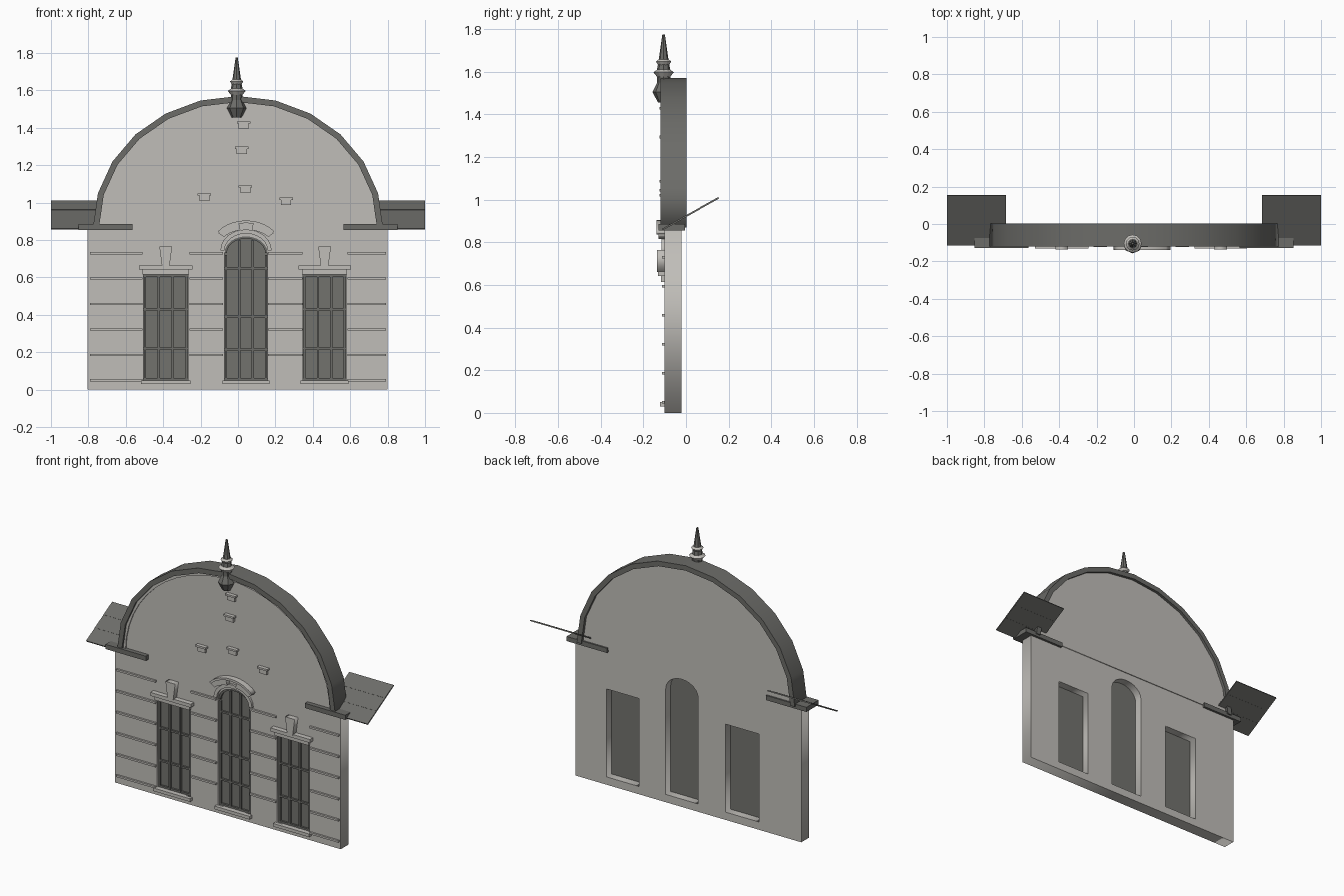
import bpy, bmesh
from math import sin, cos, pi, radians
from mathutils import Matrix

if "Cube" in bpy.data.objects:
    bpy.data.objects.remove(bpy.data.objects["Cube"])


def material(name, rgb):
    m = bpy.data.materials.new(name)
    m.use_nodes = True
    m.diffuse_color = (*rgb, 1)
    m.node_tree.nodes["Principled BSDF"].inputs["Base Color"].default_value = (*rgb, 1)
    return m


STONE = material("pale stone", (0.53, 0.515, 0.485))
SLATE = material("dark slate", (0.15, 0.15, 0.14))
GLASS = material("window grey", (0.17, 0.17, 0.155))


def prism(name, outlines, y0, y1, mat):
    """Extrude closed x-z outlines from y0 to y1; inner outlines become holes."""
    c = bpy.data.curves.new(name, 'CURVE')
    c.dimensions, c.fill_mode, c.extrude = '2D', 'BOTH', (y1 - y0) / 2
    for pts in outlines:
        s = c.splines.new('POLY')
        s.points.add(len(pts) - 1)
        for p, (x, z) in zip(s.points, pts):
            p.co = (x, z, 0, 1)
        s.use_cyclic_u = True
    ob = bpy.data.objects.new(name, c)
    bpy.context.collection.objects.link(ob)
    ob.location.y = (y0 + y1) / 2
    ob.rotation_euler.x = pi / 2
    bpy.ops.object.select_all(action='DESELECT')
    ob.select_set(True)
    bpy.context.view_layer.objects.active = ob
    bpy.ops.object.convert(target='MESH')
    ob = bpy.context.object
    ob.data.materials.clear()
    ob.data.materials.append(mat)
    return ob


def rect(x0, x1, z0, z1):
    return [(x0, z0), (x1, z0), (x1, z1), (x0, z1)]


def box(name, x0, x1, y0, y1, z0, z1, mat):
    bm = bmesh.new()
    bmesh.ops.create_cube(bm, size=1)
    for v in bm.verts:
        v.co = ((x0 + x1) / 2 + v.co.x * (x1 - x0),
                (y0 + y1) / 2 + v.co.y * (y1 - y0),
                (z0 + z1) / 2 + v.co.z * (z1 - z0))
    me = bpy.data.meshes.new(name)
    bm.to_mesh(me)
    bm.free()
    me.materials.append(mat)
    ob = bpy.data.objects.new(name, me)
    bpy.context.collection.objects.link(ob)
    return ob


def arc(cx, cz, rx, rz, n, a0=0, a1=180):
    steps = [radians(a0 + (a1 - a0) * i / n) for i in range(n + 1)]
    return [(cx + rx * cos(a), cz + rz * sin(a)) for a in steps]


def band(cx, cz, rx, rz, t, n, a0=0, a1=180):
    return arc(cx, cz, rx, rz, n, a0, a1) + arc(cx, cz, rx - t, rz - t, n, a0, a1)[::-1]


# Window openings
MID = 0.043
side_windows = {"right": (-0.505, -0.268), "left": (0.348, 0.578)}
arched = [(MID - 0.115, 0.05), (MID + 0.115, 0.05)] + arc(MID, 0.73, 0.115, 0.09, 12)
openings = [rect(a, b, 0.05, 0.615) for a, b in side_windows.values()] + [arched]

# Main wall and round gable
prism("wall", [rect(-0.805, 0.8, 0, 0.87)] + openings, -0.10, -0.02, STONE)
prism("gable", [arc(0, 0.87, 0.755, 0.685, 24)], -0.10, -0.015, STONE)
prism("gable_trim", [band(0, 0.87, 0.745, 0.67, 0.02, 24)], -0.107, -0.099, STONE)
prism("gable_arch", [band(0, 0.87, 0.775, 0.70, 0.032, 12)], -0.12, 0.003, SLATE)


# Glazing with bars
def glazing(name, outline, x0, x1, top, bars, mat=GLASS):
    prism(name + "_glass", [outline], -0.078, -0.07, mat)
    w = x1 - x0
    for i in range(4):
        x = x0 + 0.008 + (w - 0.016) * i / 3
        z1 = top if i in (1, 2) else top - (0.08 if name == "middle" else 0)
        box(name + "_upright", x - 0.006, x + 0.006, -0.092, -0.078, 0.05, z1, SLATE)
    for z in bars:
        box(name + "_crossbar", x0, x1, -0.09, -0.078, z - 0.006, z + 0.006, SLATE)


for side, (a, b) in side_windows.items():
    glazing(side, rect(a, b, 0.05, 0.615), a, b, 0.615, (0.056, 0.22, 0.43, 0.609))
    c = (a + b) / 2
    # Sill, lintel, cap and keystone
    box(side + "_sill", a - 0.013, b + 0.013, -0.122, -0.09, 0.03, 0.05, STONE)
    box(side + "_lintel", a - 0.005, b + 0.005, -0.118, -0.09, 0.615, 0.642, STONE)
    box(side + "_lintel_cap", a - 0.025, b + 0.025, -0.132, -0.09, 0.642, 0.664, STONE)
    prism(side + "_keystone", [[(c - 0.02, 0.66), (c + 0.02, 0.66),
                                (c + 0.034, 0.765), (c - 0.034, 0.765)]], -0.135, -0.09, STONE)

glazing("middle", arched, MID - 0.115, MID + 0.115, 0.80, (0.056, 0.215, 0.39, 0.65))
prism("middle_frame", [band(MID, 0.73, 0.115, 0.09, 0.012, 12)], -0.092, -0.078, SLATE)
box("middle_sill", MID - 0.125, MID + 0.125, -0.122, -0.09, 0.03, 0.05, STONE)
prism("middle_surround", [band(MID, 0.745, 0.137, 0.112, 0.022, 12)], -0.115, -0.09, STONE)
# Broken curved hood over the middle window
for a0, a1 in ((35, 78), (102, 145)):
    prism("hood_wing", [band(MID, 0.765, 0.18, 0.125, 0.035, 5, a0, a1)], -0.13, -0.09, STONE)
prism("hood_cap", [band(MID, 0.765, 0.185, 0.14, 0.014, 10, 35, 145)], -0.138, -0.09, STONE)

# Horizontal string courses between the windows
spans = ((-0.79, -0.51), (-0.26, -0.08), (0.16, 0.345), (0.585, 0.79))
for i in range(6):
    z = 0.05 + 0.136 * i
    for k, (a, b) in enumerate(spans):
        if i or k in (0, 3):
            box("string_course", a, b, -0.112, -0.09, z - 0.006, z + 0.006, STONE)

# Small corbels scattered on the gable
for x, z in ((0.03, 1.435), (0.02, 1.30), (-0.18, 1.05), (0.04, 1.092), (0.257, 1.027)):
    box("corbel_cap", x - 0.036, x + 0.036, -0.124, -0.09, z - 0.012, z, STONE)
    box("corbel", x - 0.027, x + 0.027, -0.117, -0.09, z - 0.04, z - 0.012, STONE)

# Eaves on both sides: cornice and three overlapping roof boards
for s in (-1, 1):
    a, b = sorted((s * 0.565, s * 0.852))
    box("cornice", a, b, -0.128, -0.005, 0.855, 0.885, SLATE)
    a, b = sorted((s * 0.685, s * 1.0))
    for i in range(3):
        y, z = -0.11 + 0.088 * i, 0.856 + 0.05 * i
        board = box("roof_board", a, b, 0, 0.102, 0, 0.008, SLATE)
        board.matrix_world = Matrix.Translation((0, y, z)) @ Matrix.Rotation(radians(29), 4, 'X')


# Finial: turned spire with two pale rings
def turned(name, profile, mat, n=8):
    bm = bmesh.new()
    rings = [[bm.verts.new((r * cos(2 * pi * k / n), r * sin(2 * pi * k / n), z))
              for k in range(n)] for r, z in profile]
    for lo, hi in zip(rings, rings[1:]):
        for k in range(n):
            bm.faces.new((lo[k], lo[(k + 1) % n], hi[(k + 1) % n], hi[k]))
    bm.faces.new(rings[0][::-1])
    bm.faces.new(rings[-1])
    me = bpy.data.meshes.new(name)
    bm.to_mesh(me)
    bm.free()
    me.materials.append(mat)
    ob = bpy.data.objects.new(name, me)
    ob.location = (-0.007, -0.105, 0)
    bpy.context.collection.objects.link(ob)


turned("finial", [(0.026, 1.455), (0.052, 1.505), (0.03, 1.55), (0.033, 1.60),
                  (0.024, 1.65), (0.006, 1.775)], SLATE)
turned("finial_lower_ring", [(0.03, 1.575), (0.048, 1.598), (0.03, 1.61)], STONE, 12)
turned("finial_upper_ring", [(0.024, 1.63), (0.036, 1.648), (0.024, 1.658)], STONE, 12)
